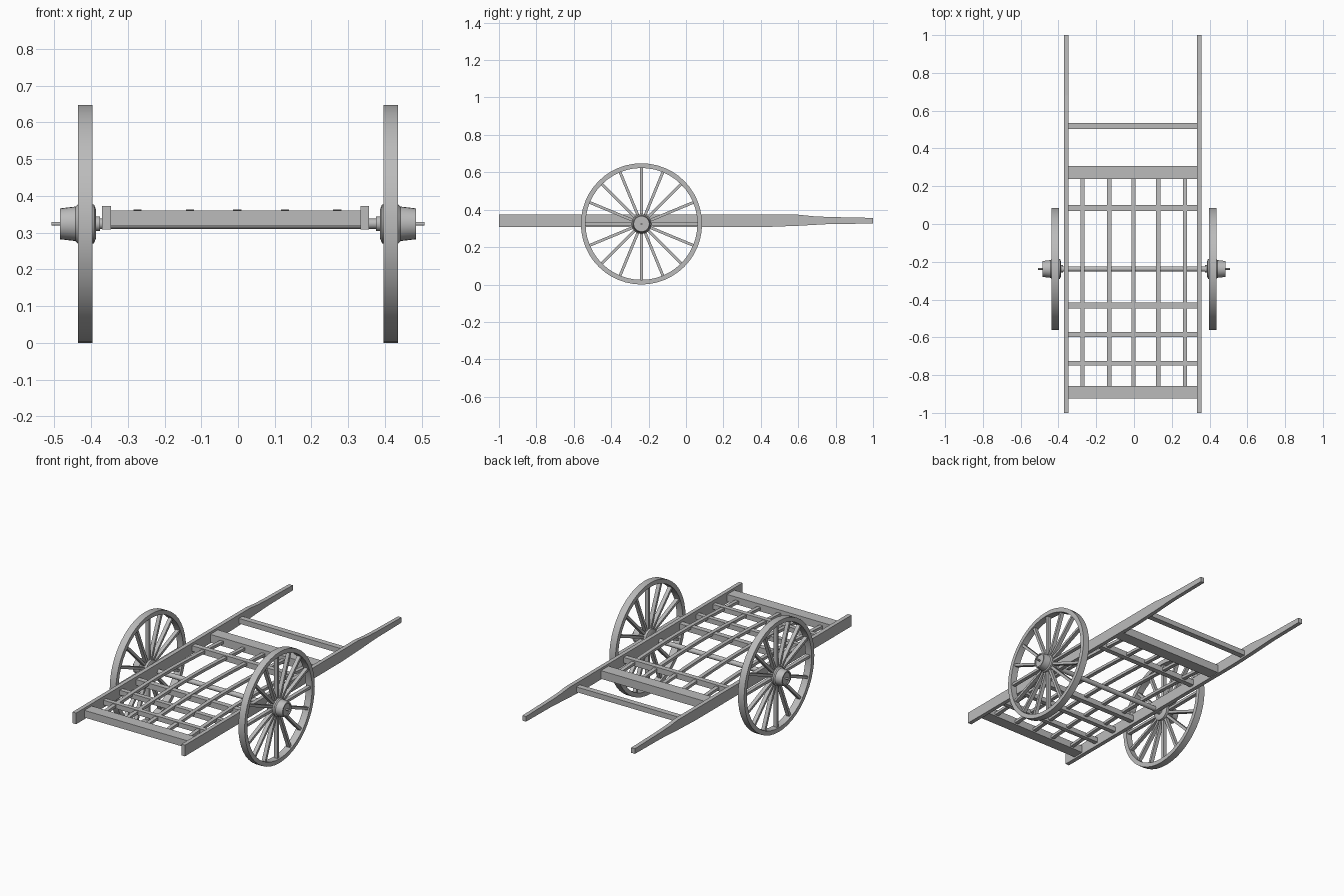
import bpy, bmesh, math
from mathutils import Matrix, Vector

if "Cube" in bpy.data.objects:
    bpy.data.objects.remove(bpy.data.objects["Cube"])

GREY = (0.5, 0.5, 0.5, 1)
mat = bpy.data.materials.new("plain grey")
mat.use_nodes = True
mat.diffuse_color = GREY
mat.node_tree.nodes["Principled BSDF"].inputs["Base Color"].default_value = GREY

AXLE_Y, AXLE_Z = -0.238, 0.324
RAIL_IN_R, RAIL_IN_L = -0.346, 0.334


def finish(name, bm, smooth=False):
    bmesh.ops.recalc_face_normals(bm, faces=bm.faces)
    mesh = bpy.data.meshes.new(name)
    bm.to_mesh(mesh)
    bm.free()
    mesh.materials.append(mat)
    ob = bpy.data.objects.new(name, mesh)
    bpy.context.collection.objects.link(ob)
    if smooth:
        bpy.ops.object.select_all(action='DESELECT')
        ob.select_set(True)
        bpy.context.view_layer.objects.active = ob
        bpy.ops.object.shade_smooth_by_angle(angle=math.radians(35))
    return ob


def add_box(bm, lo, hi):
    lo, hi = Vector(lo), Vector(hi)
    m = Matrix.Translation((lo + hi) / 2) @ Matrix.Diagonal((*(hi - lo), 1))
    return bmesh.ops.create_cube(bm, size=1, matrix=m)["verts"]


def side_profile(name, points, x0, x1):
    """Extrude a (y, z) outline across x."""
    bm = bmesh.new()
    face = bm.faces.new([bm.verts.new((x0, y, z)) for y, z in points])
    out = bmesh.ops.extrude_face_region(bm, geom=[face])["geom"]
    bmesh.ops.translate(bm, vec=(x1 - x0, 0, 0),
                        verts=[v for v in out if isinstance(v, bmesh.types.BMVert)])
    return finish(name, bm)


def lathe(bm, profile, sides, closed):
    """Turn an (x, radius) profile about the axle line."""
    rings = []
    for i in range(sides):
        a = math.tau * i / sides
        rings.append([bm.verts.new((x, AXLE_Y + r * math.cos(a), AXLE_Z + r * math.sin(a)))
                      for x, r in profile])
    n = len(profile)
    for i in range(sides):
        a, b = rings[i], rings[(i + 1) % sides]
        for j in range(n if closed else n - 1):
            k = (j + 1) % n
            bm.faces.new((a[j], a[k], b[k], b[j]))
    if not closed:
        bm.faces.new([r[0] for r in rings])
        bm.faces.new([r[-1] for r in rings])


# Long side rails, narrowing into the handles
rail = [(-1, 0.308), (0.44, 0.308), (0.6, 0.314), (0.76, 0.323), (1, 0.326),
        (1, 0.356), (0.76, 0.361), (0.68, 0.365), (0.6, 0.373), (-1, 0.373)]
side_profile("right_rail", rail, -0.37, RAIL_IN_R)
side_profile("left_rail", rail, RAIL_IN_L, 0.357)

# Cross members: name, y start, y end, bottom, top
for name, y0, y1, z0, z1 in [
        ("front_beam", -0.924, -0.857, 0.318, 0.36),
        ("bed_bar_1", -0.75, -0.724, 0.325, 0.353),
        ("bed_bar_2", -0.598, -0.571, 0.325, 0.353),
        ("bed_bar_3", -0.447, -0.416, 0.325, 0.358),
        ("bed_bar_4", 0.07, 0.1, 0.325, 0.358),
        ("rear_beam", 0.238, 0.308, 0.312, 0.36),
        ("handle_bar", 0.503, 0.536, 0.322, 0.352)]:
    bm = bmesh.new()
    add_box(bm, (RAIL_IN_R, y0, z0), (RAIL_IN_L, y1, z1))
    finish(name, bm)

# Arched bed slats passing over the axle
START, END, STEPS = -0.86, 0.242, 14
arch = []
for i in range(STEPS + 1):
    t = i / STEPS
    arch.append((START + (END - START) * t, 0.342 + 0.021 * math.sin(math.pi * t)))
outline = arch + [(y, z - 0.016) for y, z in reversed(arch)]
for i, x in enumerate((-0.273, -0.131, -0.002, 0.128, 0.27)):
    side_profile(f"bed_slat_{i + 1}", outline, x - 0.011, x + 0.011)

# Axle with thin end pins
bm = bmesh.new()
lathe(bm, [(-0.508, 0.005), (-0.47, 0.005), (-0.47, 0.014), (0.47, 0.014),
           (0.47, 0.005), (0.508, 0.005)], 16, False)
finish("axle", bm, True)

# Wheels
RIM = [(0.396, 0.324), (0.436, 0.324), (0.436, 0.299), (0.396, 0.299)]
HUB = [(0.376, 0.02), (0.386, 0.02), (0.386, 0.038), (0.392, 0.053), (0.436, 0.053),
       (0.442, 0.047), (0.484, 0.042), (0.484, 0.035), (0.478, 0.035)]
for side, s in (("left", 1), ("right", -1)):
    bm = bmesh.new()
    lathe(bm, [(s * x, r) for x, r in RIM], 48, True)
    finish(side + "_wheel_rim", bm, True)

    bm = bmesh.new()
    lathe(bm, [(s * x, r) for x, r in HUB], 24, False)
    finish(side + "_wheel_hub", bm, True)

    bm = bmesh.new()
    centre = Vector((s * 0.416, AXLE_Y, AXLE_Z))
    for i in range(16):
        verts = add_box(bm, (-0.011, -0.0075, 0.04), (0.011, 0.0075, 0.303))
        turn = Matrix.Translation(centre) @ Matrix.Rotation(math.tau * i / 16, 4, 'X')
        bmesh.ops.transform(bm, matrix=turn, verts=verts)
    finish(side + "_wheel_spokes", bm)
